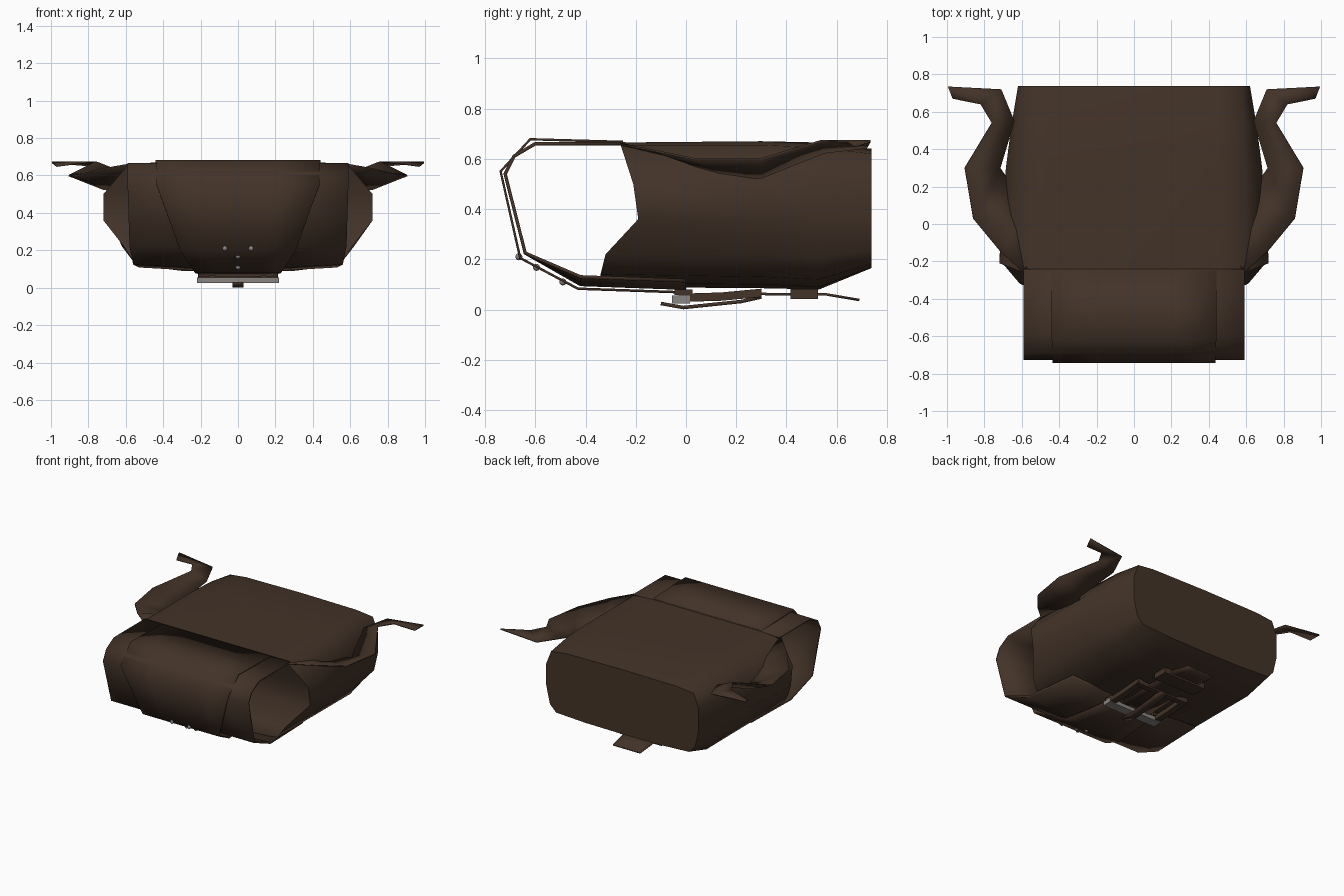
import bpy, bmesh, math

if "Cube" in bpy.data.objects:
    bpy.data.objects.remove(bpy.data.objects["Cube"])


def material(name, rgb):
    m = bpy.data.materials.new(name)
    m.diffuse_color = (*rgb, 1)
    m.use_nodes = True
    m.node_tree.nodes["Principled BSDF"].inputs["Base Color"].default_value = m.diffuse_color
    return m


BROWN = material("dark brown leather", (0.056, 0.033, 0.021))
METAL = material("dull grey metal", (0.25, 0.235, 0.225))


def finish(name, bm, mat, thickness=0, angle=60):
    bmesh.ops.recalc_face_normals(bm, faces=bm.faces)
    me = bpy.data.meshes.new(name)
    bm.to_mesh(me)
    bm.free()
    me.materials.append(mat)
    ob = bpy.data.objects.new(name, me)
    bpy.context.collection.objects.link(ob)
    if thickness:
        s = ob.modifiers.new("thickness", 'SOLIDIFY')
        s.thickness = thickness
        s.offset = 0
    bpy.ops.object.select_all(action='DESELECT')
    ob.select_set(True)
    bpy.context.view_layer.objects.active = ob
    bpy.ops.object.shade_smooth_by_angle(angle=math.radians(angle))
    return ob


def loft(name, rows, mat=BROWN, thickness=0, closed=False, angle=60):
    """Skin rows of points; closed rows get end caps."""
    bm = bmesh.new()
    vs = [[bm.verts.new(p) for p in r] for r in rows]
    n = len(rows[0])
    for a, b in zip(vs, vs[1:]):
        for i in range(n if closed else n - 1):
            j = (i + 1) % n
            bm.faces.new((a[i], a[j], b[j], b[i]))
    if closed:
        for ring in (vs[0], vs[-1]):
            half = n // 2      # cap in strips across the mirror axis
            for i in range(half):
                q = [ring[i], ring[i + 1], ring[n - 1 - i], ring[(n - i) % n]]
                q = list(dict.fromkeys(q))
                if len(q) > 2:
                    bm.faces.new(q)
    return finish(name, bm, mat, thickness, angle)


def sheet(name, path, thickness, sag=0):
    """Leather sheet from (y, z, half width) steps; the edges rise by sag underneath."""
    rows = []
    for y, z, w in path:
        lift = sag if z < 0.2 else 0
        rows.append([(w * t, y, z + lift * abs(t)) for t in (-1, -0.5, 0, 0.5, 1)])
    return loft(name, rows, BROWN, thickness)


def box(name, centre, size, mat=BROWN):
    bm = bmesh.new()
    bmesh.ops.create_cube(bm, size=1)
    for v in bm.verts:
        v.co = [c + a * s for c, a, s in zip(centre, v.co, size)]
    return finish(name, bm, mat, 0, 30)


def ring(half):
    """Mirror a half outline running from top centre to bottom centre."""
    return half + [(-x, y, z) for x, y, z in reversed(half[1:-1])]


# bag body: mouth with folded sides, full middle, flat base at the back
mouth = [(0, -.26, .665), (.45, -.26, .665), (.59, -.26, .655), (.72, -.21, .5), (.72, -.19, .36),
         (.61, -.32, .22), (.56, -.34, .14), (.3, -.34, .105), (0, -.34, .09)]
middle = [(0, .3, .67), (.45, .3, .67), (.59, .3, .655), (.685, .3, .53), (.685, .3, .36),
          (.62, .3, .22), (.55, .3, .13), (.3, .3, .1), (0, .3, .085)]
rear = [(0, .53, .665), (.45, .53, .66), (.59, .53, .645), (.655, .53, .53), (.655, .53, .36),
        (.61, .53, .21), (.54, .53, .12), (.3, .53, .09), (0, .53, .08)]
base = [(0, .738, .64), (.45, .738, .635), (.58, .738, .62), (.62, .738, .52), (.62, .738, .36),
        (.59, .738, .23), (.54, .738, .18), (.3, .738, .168), (0, .738, .165)]
loft("bag_body", [ring(h) for h in (mouth, middle, rear, base)], closed=True)

# flap and the tapering leather panel over it
sheet("flap", [(-.24, .66, .59), (-.6, .66, .59), (-.685, .61, .59), (-.72, .54, .59),
               (-.64, .225, .58), (-.42, .1, .56), (0, .085, .53)], .014, .03)
sheet("flap_panel", [(-.25, .667, .44), (-.62, .678, .44), (-.738, .55, .435),
                     (-.66, .205, .31), (-.43, .083, .23), (0, .068, .18)], .01)

# shoulder strap ends, each a twisted ribbon of (outer edge, inner edge) pairs
ends = [((.58, -.27, .66), (.54, -.08, .63)), ((.72, -.14, .635), (.57, .05, .58)),
        ((.86, .03, .6), (.62, .16, .53)), ((.905, .3, .6), (.715, .3, .525)),
        ((.76, .54, .672), (.64, .55, .625)), ((.82, .64, .67), (.71, .72, .645)),
        ((.97, .67, .65), (.995, .735, .67))]
for side, s in (("right", 1), ("left", -1)):
    loft("shoulder_strap_" + side, [[(s * x, y, z) for x, y, z in pair] for pair in ends],
         BROWN, .008)

# closing strap underneath, with its keeper loop
sheet("closing_strap", [(-.02, .055, .12), (.3, .062, .12), (.56, .06, .12), (.69, .038, .11)], .01)
box("strap_keeper", (0, .47, .062), (.34, .11, .04))

# buckle: leather side pieces and bar, metal front bar, prong
for side, s in (("right", 1), ("left", -1)):
    loft("buckle_side_" + side, [[(s * a, y, z + d) for a, d in
         ((.17, .018), (.215, .018), (.215, -.015), (.17, -.015))]
         for y, z in ((-.03, .045), (.14, .05), (.3, .065))], closed=True)
    box("buckle_corner_" + side, (s * .18, -.01, .068), (.06, .07, .022))
box("buckle_rear_bar", (0, .28, .06), (.4, .04, .03))
box("buckle_front_bar", (0, -.02, .04), (.44, .07, .03), METAL)
loft("buckle_prong", [[(-.03, y, z), (.03, y, z)] for y, z in
     ((-.1, .024), (-.01, .008), (.22, .032), (.3, .05))], BROWN, .014)

# metal studs on the flap panel
for i, (x, y, z) in enumerate(((-.07, -.665, .21), (.07, -.665, .21), (0, -.595, .168), (0, -.49, .11))):
    bm = bmesh.new()
    bmesh.ops.create_uvsphere(bm, u_segments=8, v_segments=6, radius=.014)
    bmesh.ops.translate(bm, verts=bm.verts, vec=(x, y, z))
    finish("stud_%d" % (i + 1), bm, METAL)
